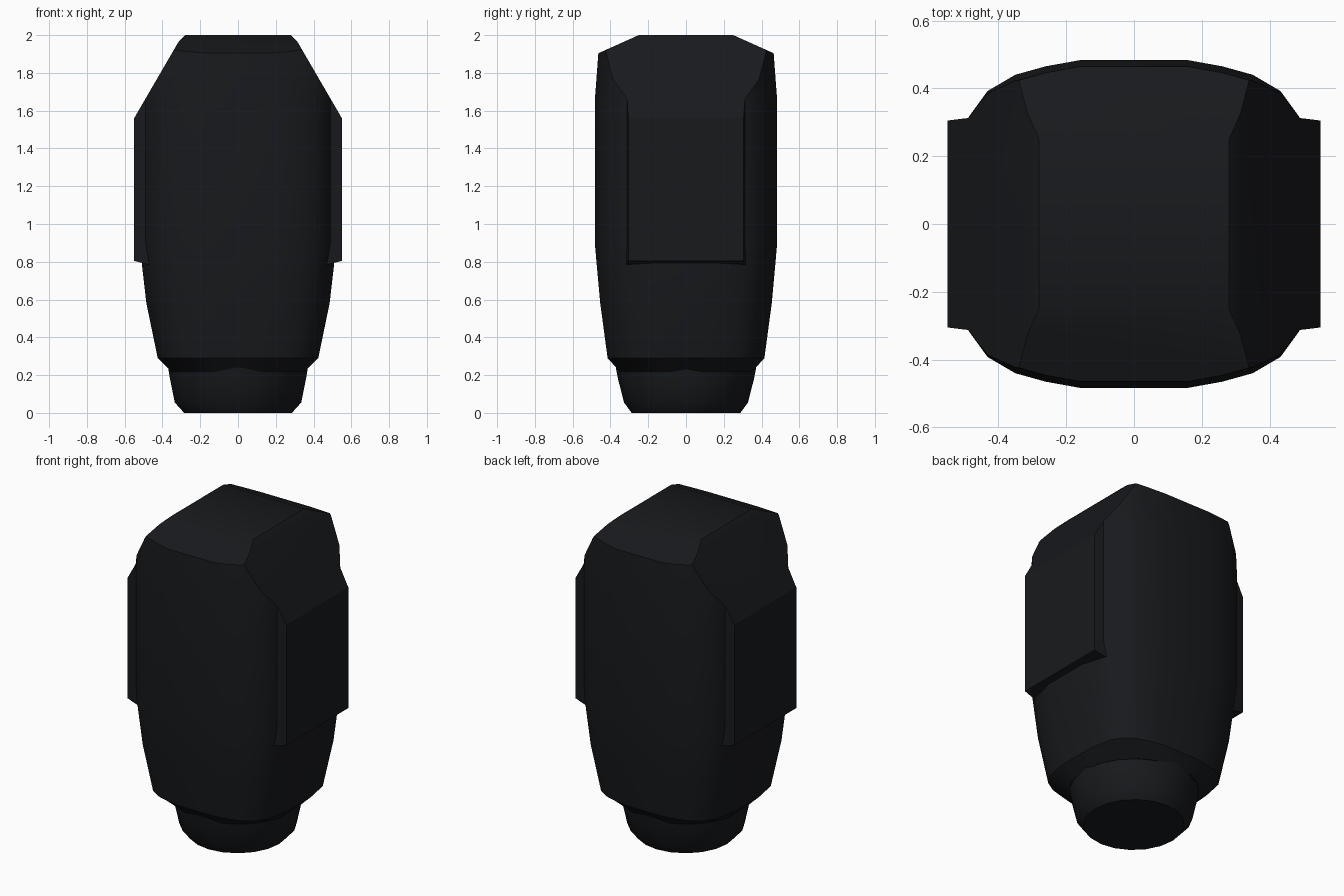
import bpy, bmesh, math
from mathutils import Vector

if "Cube" in bpy.data.objects:
    bpy.data.objects.remove(bpy.data.objects["Cube"])

dark = bpy.data.materials.new("dark_finish")
dark.diffuse_color = (0.009, 0.010, 0.012, 1)
dark.use_nodes = True
dark.node_tree.nodes["Principled BSDF"].inputs["Base Color"].default_value = dark.diffuse_color


def loft(bm, rings):
    loops = [[bm.verts.new(p) for p in ring] for ring in rings]
    n = len(loops[0])
    for a, b in zip(loops, loops[1:]):
        for i in range(n):
            bm.faces.new((a[i], a[(i + 1) % n], b[(i + 1) % n], b[i]))
    bm.faces.new(loops[0][::-1])
    bm.faces.new(loops[-1])


def trim(bm, point, normal):
    # cut away everything beyond a plane and close the cut
    res = bmesh.ops.bisect_plane(bm, geom=bm.verts[:] + bm.edges[:] + bm.faces[:],
                                 plane_co=point, plane_no=Vector(normal).normalized(),
                                 clear_outer=True)
    edges = [g for g in res["geom_cut"] if isinstance(g, bmesh.types.BMEdge)]
    if edges:
        bmesh.ops.edgeloop_fill(bm, edges=edges)


def finish(name, bm, angle=30):
    bmesh.ops.recalc_face_normals(bm, faces=bm.faces[:])
    me = bpy.data.meshes.new(name)
    bm.to_mesh(me)
    bm.free()
    ob = bpy.data.objects.new(name, me)
    bpy.context.collection.objects.link(ob)
    me.materials.append(dark)
    bpy.ops.object.select_all(action='DESELECT')
    ob.select_set(True)
    bpy.context.view_layer.objects.active = ob
    bpy.ops.object.shade_smooth_by_angle(angle=math.radians(angle))
    return ob


# rounded-square cross-section, one quarter mirrored to the full loop
quarter = [(.522, .15), (.488, .315), (.432, .392), (.35, .44), (.26, .465), (.16, .483)]
section = (quarter + [(-x, y) for x, y in quarter[::-1]]
           + [(-x, -y) for x, y in quarter] + [(x, -y) for x, y in quarter[::-1]])


def scaled(z, rx, ry):
    return [(x * rx / .522, y * ry / .483, z) for x, y in section]


# main body: circular underside flaring into the rounded square
bm = bmesh.new()
under = [(.37 * x / math.hypot(x, y), .37 * y / math.hypot(x, y), .22) for x, y in section]
loft(bm, [under] + [scaled(*l) for l in [
    (.29, .425, .415), (.58, .485, .454), (.9, .522, .483),
    (1.65, .522, .483), (1.905, .522, .464), (2.0, .522, .455)]])
for s in (-1, 1):
    trim(bm, (s * .55, 0, 1.56), (s * .43, 0, .25))       # steep side slopes
    trim(bm, (0, s * .462, 1.905), (0, s * .095, .212))   # shallow roof ends
    trim(bm, (s * .28, 0, 2.0), (s * .035, 0, .035))      # softened roof edge
finish("body", bm)

# raised side panels, trimmed flush with the side slopes
for s, name in ((-1, "side_panel_left"), (1, "side_panel_right")):
    bm = bmesh.new()
    loft(bm, [[(s * x, -w, b), (s * x, w, b), (s * x, w, 1.8), (s * x, -w, 1.8)]
              for x, w, b in ((.44, .322, .775), (.485, .313, .788), (.55, .305, .805))])
    trim(bm, (s * .55, 0, 1.56), (s * .43, 0, .25))
    finish(name, bm)

# round tapered base
bm = bmesh.new()
N = 20
loft(bm, [[(rx * math.cos(2 * math.pi * i / N), ry * math.sin(2 * math.pi * i / N), z)
           for i in range(N)]
          for z, rx, ry in ((0, .285, .288), (.055, .335, .328), (.18, .36, .36), (.24, .37, .372))])
finish("base", bm, 35)
